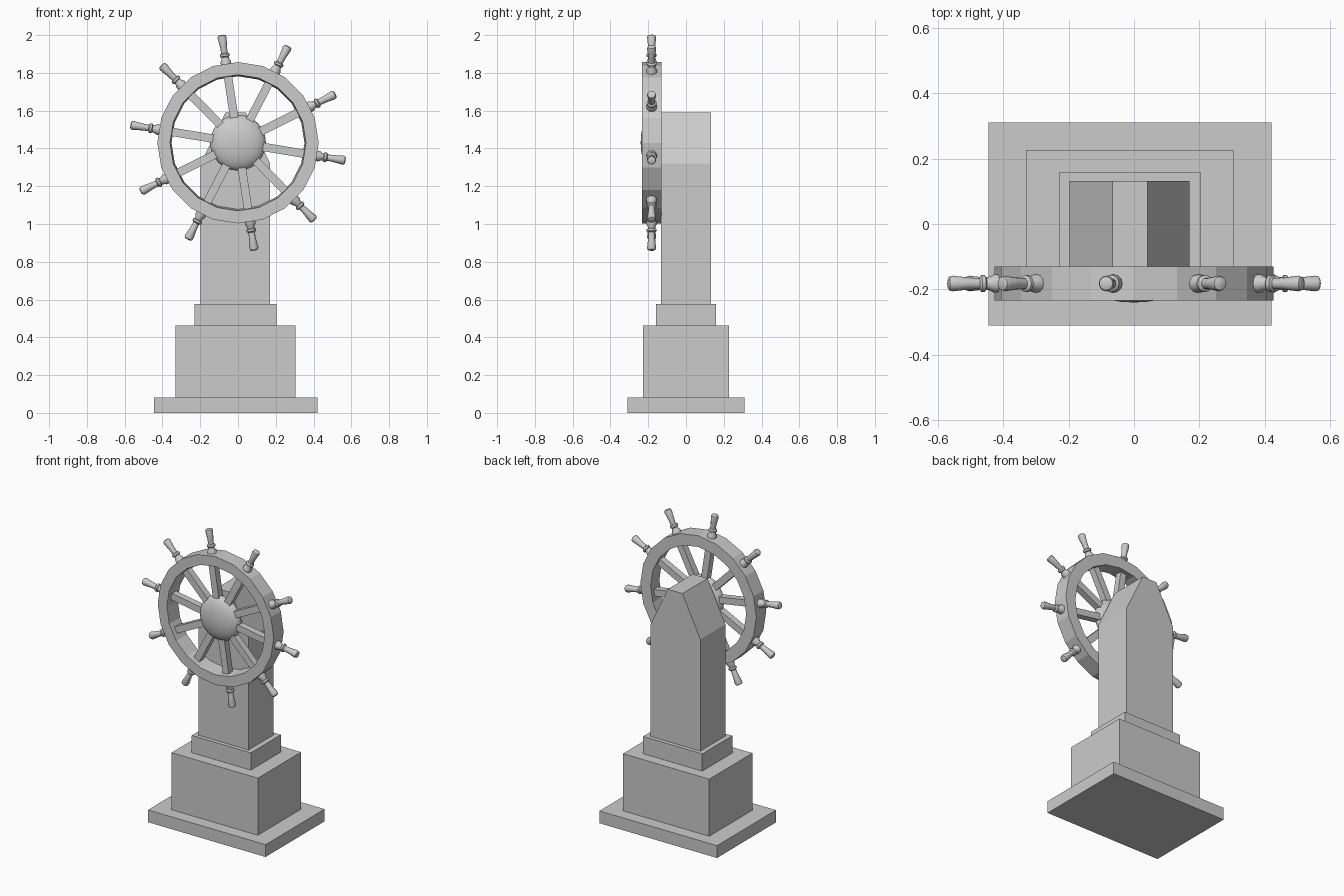
import bpy, bmesh, math
from mathutils import Matrix, Vector

if "Cube" in bpy.data.objects:
    bpy.data.objects.remove(bpy.data.objects["Cube"])

HUB = Vector((0, -0.182, 1.43))   # wheel centre
COUNT = 10
START = math.radians(98.6)


def finish(name, bm, smooth=None):
    bmesh.ops.recalc_face_normals(bm, faces=bm.faces)
    me = bpy.data.meshes.new(name)
    bm.to_mesh(me)
    bm.free()
    ob = bpy.data.objects.new(name, me)
    bpy.context.collection.objects.link(ob)
    if smooth:
        bpy.ops.object.select_all(action='DESELECT')
        ob.select_set(True)
        bpy.context.view_layer.objects.active = ob
        bpy.ops.object.shade_smooth_by_angle(angle=math.radians(smooth))
    return ob


def box(name, x0, x1, y, z0, z1):
    bm = bmesh.new()
    bmesh.ops.create_cube(bm, size=1, matrix=Matrix.Translation(
        ((x0 + x1) / 2, 0, (z0 + z1) / 2)) @ Matrix.Diagonal((x1 - x0, 2 * y, z1 - z0, 1)))
    return finish(name, bm)


def lathe(bm, profile, n, closed=False):
    """Spin (radius, height) pairs about z."""
    rings = [[bm.verts.new((r * math.cos(2 * math.pi * i / n),
                            r * math.sin(2 * math.pi * i / n), h)) for i in range(n)]
             for r, h in profile]
    pairs = list(zip(rings, rings[1:] + rings[:1])) if closed else list(zip(rings, rings[1:]))
    for a, b in pairs:
        for i in range(n):
            j = (i + 1) % n
            bm.faces.new((a[i], a[j], b[j], b[i]))
    if not closed:
        bm.faces.new(rings[0])
        bm.faces.new(rings[-1])


def radial(angle):
    """Matrix sending local z outward along a spoke, at the wheel centre."""
    return Matrix.Translation(HUB) @ Matrix.Rotation(math.pi / 2 - angle, 4, 'Y')


# stepped pedestal
box("base_plinth", -0.445, 0.42, 0.31, 0, 0.082)
box("pedestal_block", -0.33, 0.305, 0.227, 0.082, 0.462)
box("pedestal_collar", -0.23, 0.205, 0.158, 0.462, 0.577)

# post with chamfered top
bm = bmesh.new()
outline = [(-0.198, 0.577), (0.17, 0.577), (0.17, 1.32), (0.042, 1.59), (-0.066, 1.59), (-0.198, 1.32)]
face = bm.faces.new([bm.verts.new((x, -0.132, z)) for x, z in outline])
ext = bmesh.ops.extrude_face_region(bm, geom=[face])
bmesh.ops.translate(bm, vec=(0, 0.264, 0),
                    verts=[v for v in ext["geom"] if isinstance(v, bmesh.types.BMVert)])
finish("post", bm)

# wheel rim
bm = bmesh.new()
lathe(bm, [(0.427, -0.052), (0.427, 0.052), (0.36, 0.052), (0.352, -0.052)], 20, closed=True)
bm.transform(Matrix.Translation(HUB) @ Matrix.Rotation(math.pi / 2, 4, 'X'))
finish("wheel_rim", bm)

# domed hub
bm = bmesh.new()
bmesh.ops.create_uvsphere(bm, u_segments=24, v_segments=12, radius=1,
                          matrix=Matrix.Translation(HUB) @ Matrix.Rotation(math.pi / 2, 4, 'X')
                          @ Matrix.Diagonal((0.148, 0.148, 0.058, 1)))
finish("wheel_hub", bm, 40)

# spokes and turned handles
handle = [(0.028, 0.41), (0.028, 0.435), (0.021, 0.447), (0.019, 0.458), (0.026, 0.463),
          (0.026, 0.474), (0.017, 0.48), (0.018, 0.51), (0.024, 0.562), (0.021, 0.573), (0.012, 0.577)]
for i in range(COUNT):
    m = radial(START + i * 2 * math.pi / COUNT)
    bm = bmesh.new()
    bmesh.ops.create_cube(bm, size=1, matrix=m @ Matrix.Translation((0, 0, 0.235))
                          @ Matrix.Diagonal((0.044, 0.044, 0.29, 1)))
    finish(f"spoke_{i}", bm)
    bm = bmesh.new()
    lathe(bm, handle, 12)
    bm.transform(m)
    finish(f"handle_{i}", bm, 40)
